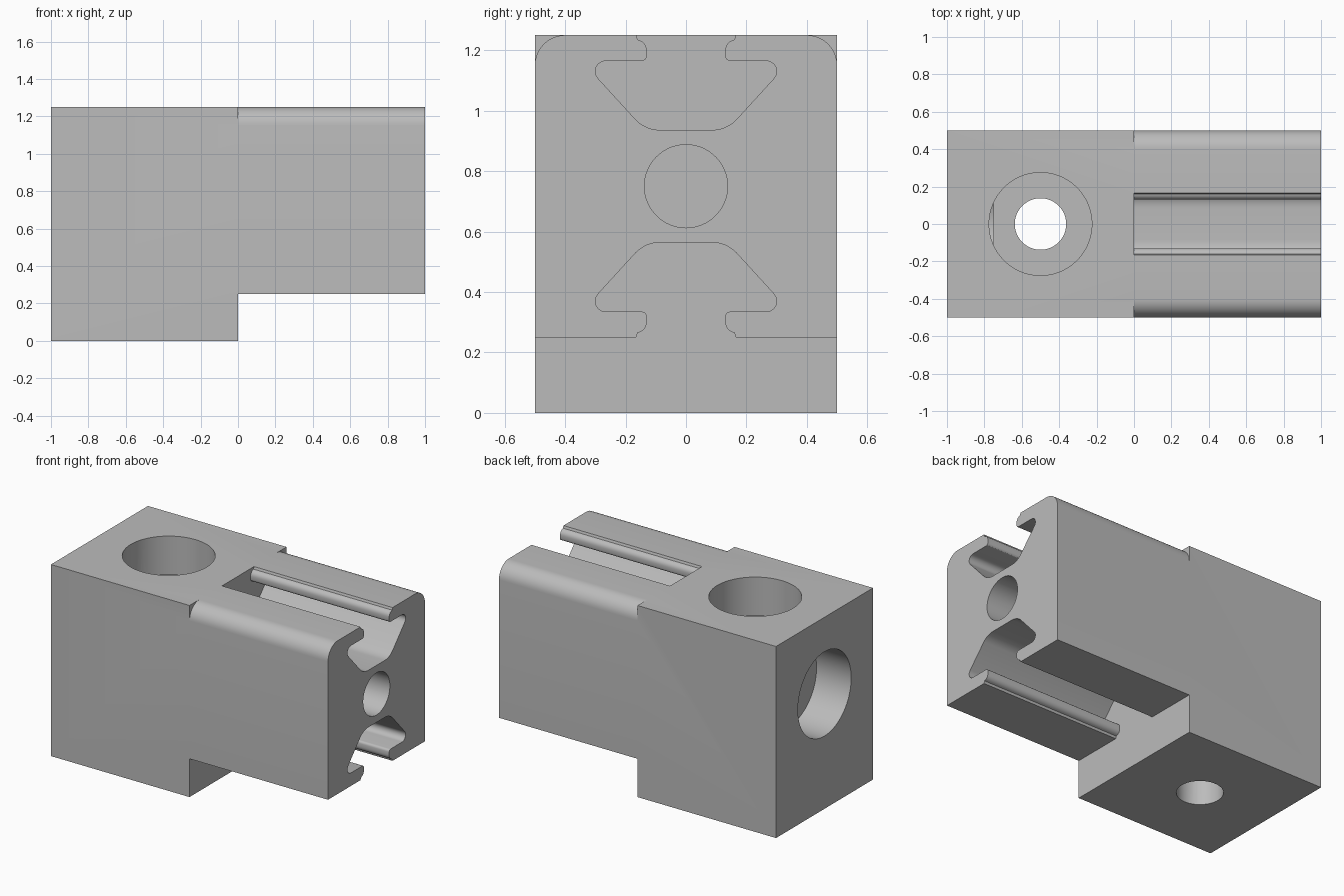
import bpy, bmesh, math
from mathutils import Vector, Matrix

if "Cube" in bpy.data.objects:
    bpy.data.objects.remove(bpy.data.objects["Cube"], do_unlink=True)

gray = bpy.data.materials.new("plain_gray")
gray.use_nodes = True
color = (0.5, 0.5, 0.5, 1)
gray.diffuse_color = color
gray.node_tree.nodes["Principled BSDF"].inputs["Base Color"].default_value = color

MID_Z = 0.75      # axis height of the arm
BOLT_X = -0.5     # position of the vertical bolt hole


def make_object(name, bm):
    bmesh.ops.recalc_face_normals(bm, faces=bm.faces)
    mesh = bpy.data.meshes.new(name)
    bm.to_mesh(mesh)
    bm.free()
    obj = bpy.data.objects.new(name, mesh)
    bpy.context.collection.objects.link(obj)
    mesh.materials.append(gray)
    return obj


def prism(name, points, offset):
    """Extrude a closed 3D outline along an offset."""
    bm = bmesh.new()
    face = bm.faces.new([bm.verts.new(p) for p in points])
    new = bmesh.ops.extrude_face_region(bm, geom=[face])["geom"]
    bmesh.ops.translate(bm, vec=offset,
                        verts=[v for v in new if isinstance(v, bmesh.types.BMVert)])
    return make_object(name, bm)


def bore(name, radius, start, end):
    """Cylinder between two points."""
    start, end = Vector(start), Vector(end)
    axis = end - start
    turn = axis.to_track_quat("Z", "Y").to_matrix().to_4x4()
    bm = bmesh.new()
    bmesh.ops.create_cone(bm, cap_ends=True, segments=64, radius1=radius, radius2=radius,
                          depth=axis.length, matrix=Matrix.Translation((start + end) / 2) @ turn)
    return make_object(name, bm)


def arc(cy, cz, r, a0, a1, steps=6):
    angles = [math.radians(a0 + (a1 - a0) * i / steps) for i in range(steps + 1)]
    return [(cy + r * math.cos(a), cz + r * math.sin(a)) for a in angles]


# L-shaped body: tall foot block and raised arm
outline = [(-1, 0), (0, 0), (0, 0.25), (1, 0.25), (1, 1.25), (-1, 1.25)]
body = prism("bracket_body", [(x, -0.5, z) for x, z in outline], (0, 1, 0))

cutters = []

# Half of the T-slot section, heights measured from the arm axis
half = [(0.165, 0.55), (0.165, 0.5), (0.16, 0.485)]
half += arc(0.165, 0.45, 0.035, 100, 180)
half += arc(0.145, 0.43, 0.015, 180, 270, 3)
half += arc(0.265, 0.38, 0.035, 90, -45)
half += arc(0.085, 0.3, 0.114, -45, -90)
section = half + [(-y, z) for y, z in reversed(half)]
for name, side in (("top_slot_cutter", 1), ("bottom_slot_cutter", -1)):
    points = [(0, y, MID_Z + side * z) for y, z in section]
    cutters.append(prism(name, points, (1.1, 0, 0)))

# Rounded upper edges of the arm
corner = arc(0.4, 1.15, 0.1, 0, 90, 10) + [(0.4, 1.3), (0.55, 1.3), (0.55, 1.15)]
for name, side in (("left_edge_cutter", 1), ("right_edge_cutter", -1)):
    cutters.append(prism(name, [(0, side * y, z) for y, z in corner], (1.1, 0, 0)))

# Bolt holes with counterbores
cutters += [
    bore("vertical_hole_cutter", 0.1375, (BOLT_X, 0, -0.1), (BOLT_X, 0, 1.2)),
    bore("vertical_counterbore_cutter", 0.275, (BOLT_X, 0, 1), (BOLT_X, 0, 1.4)),
    bore("long_hole_cutter", 0.1375, (-0.9, 0, MID_Z), (1.1, 0, MID_Z)),
    bore("long_counterbore_cutter", 0.275, (-1.2, 0, MID_Z), (-0.75, 0, MID_Z)),
]

# Cut everything out of the body, then drop the cutters
bpy.ops.object.select_all(action="DESELECT")
body.select_set(True)
bpy.context.view_layer.objects.active = body
for cutter in cutters:
    cutter.hide_render = True
    mod = body.modifiers.new(cutter.name, "BOOLEAN")
    mod.operation = "DIFFERENCE"
    mod.solver = "EXACT"
    mod.object = cutter
    bpy.ops.object.modifier_apply(modifier=mod.name)
for cutter in cutters:
    bpy.data.objects.remove(cutter, do_unlink=True)

bpy.ops.object.shade_smooth_by_angle(angle=math.radians(30))
